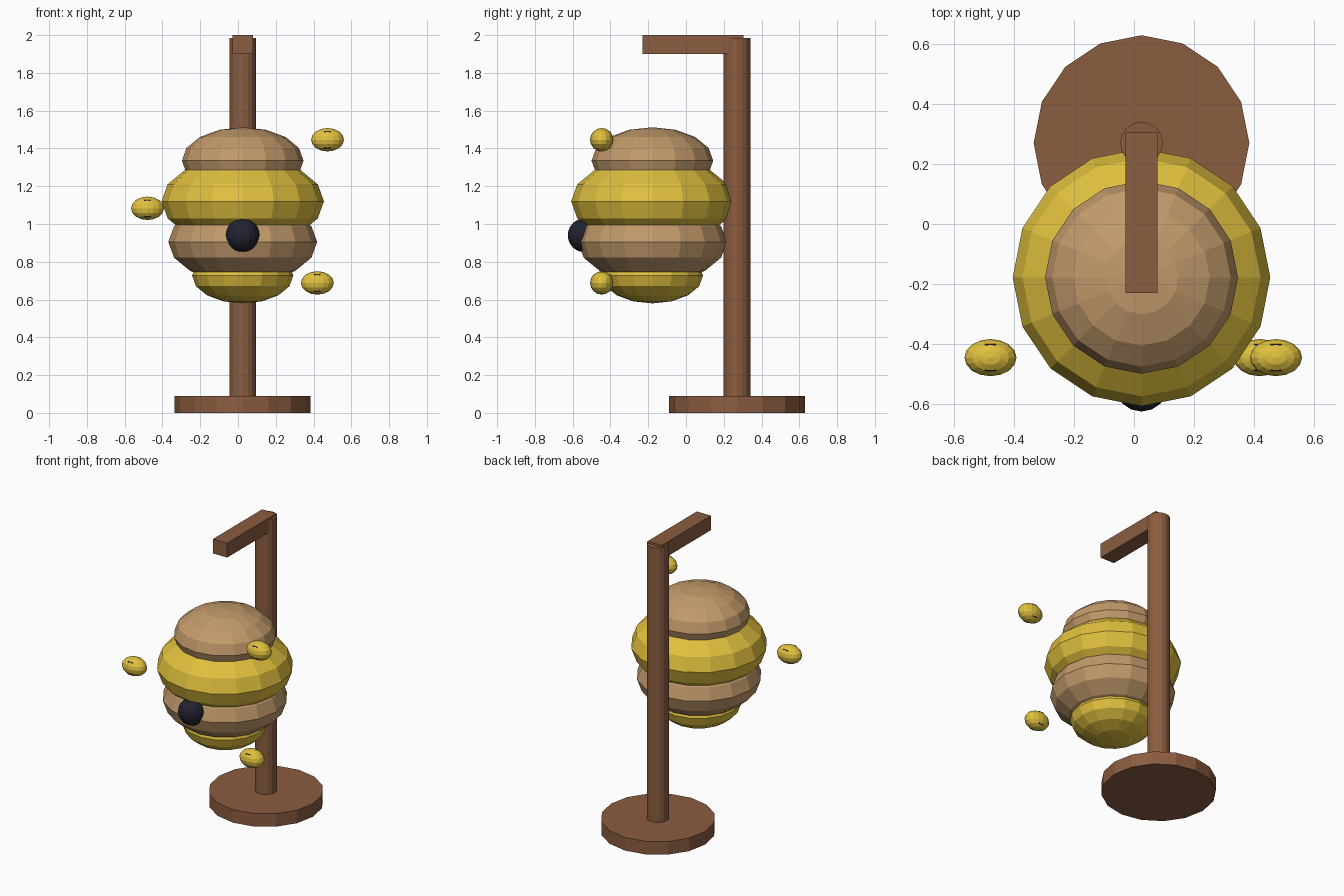
import bpy, bmesh, math
from mathutils import Matrix, Vector

if "Cube" in bpy.data.objects:
    bpy.data.objects.remove(bpy.data.objects["Cube"])


def material(name, hex_colour):
    def lin(i):
        c = int(hex_colour[i:i + 2], 16) / 255
        return c / 12.92 if c <= 0.04045 else ((c + 0.055) / 1.055) ** 2.4
    m = bpy.data.materials.new(name)
    m.diffuse_color = (lin(0), lin(2), lin(4), 1)
    m.use_nodes = True
    m.node_tree.nodes["Principled BSDF"].inputs["Base Color"].default_value = m.diffuse_color
    return m


WOOD = material("brown wood", "8b5d40")
TAN = material("tan", "c29a6b")
YELLOW = material("honey yellow", "e0c03e")
DARK = material("near black", "222230")


def finish(bm, name, mat, loc, scale):
    bm.transform(Matrix.Diagonal((*scale, 1)))
    me = bpy.data.meshes.new(name)
    bm.to_mesh(me)
    bm.free()
    me.materials.append(mat)
    ob = bpy.data.objects.new(name, me)
    ob.location = loc
    bpy.context.collection.objects.link(ob)


def ellipsoid(name, mat, loc, radii, rings=8):
    bm = bmesh.new()
    bmesh.ops.create_uvsphere(bm, u_segments=16, v_segments=rings, radius=1)
    finish(bm, name, mat, loc, radii)


def cylinder(name, mat, x, y, z0, z1, r):
    bm = bmesh.new()
    bmesh.ops.create_cone(bm, cap_ends=True, segments=16, radius1=r, radius2=r, depth=1)
    finish(bm, name, mat, (x, y, (z0 + z1) / 2), (1, 1, z1 - z0))


def box(name, mat, loc, size):
    bm = bmesh.new()
    bmesh.ops.create_cube(bm, size=1)
    finish(bm, name, mat, loc, size)


CX = 0.025

# stand: round base, post and overhanging arm
cylinder("base", WOOD, CX, 0.27, 0, 0.09, 0.36)
cylinder("post", WOOD, CX, 0.27, 0.05, 1.985, 0.071)
box("arm", WOOD, (CX, 0.037, 1.95), (0.108, 0.536, 0.1))

# hive: stacked flattened spheres in alternating colours
layers = [("top", TAN, 1.335, 0.322), ("upper", YELLOW, 1.12, 0.43),
          ("lower", TAN, 0.905, 0.394), ("bottom", YELLOW, 0.727, 0.268)]
for label, mat, z, r in layers:
    ellipsoid("hive_" + label, mat, (CX, -0.178, z), (r, r, r * 0.55))

# entrance hole
ellipsoid("entrance", DARK, (CX, -0.537, 0.94), (0.089, 0.089, 0.089), 12)

# bees, each with a dark band whose corners just break the surface
for i, (x, z) in enumerate([(-0.479, 1.083), (0.474, 1.446), (0.42, 0.688)], 1):
    ellipsoid(f"bee_body_{i}", YELLOW, (x, -0.446, z), (0.087, 0.062, 0.062))
    box(f"bee_band_{i}", DARK, (x, -0.446, z), (0.036, 0.09, 0.09))
